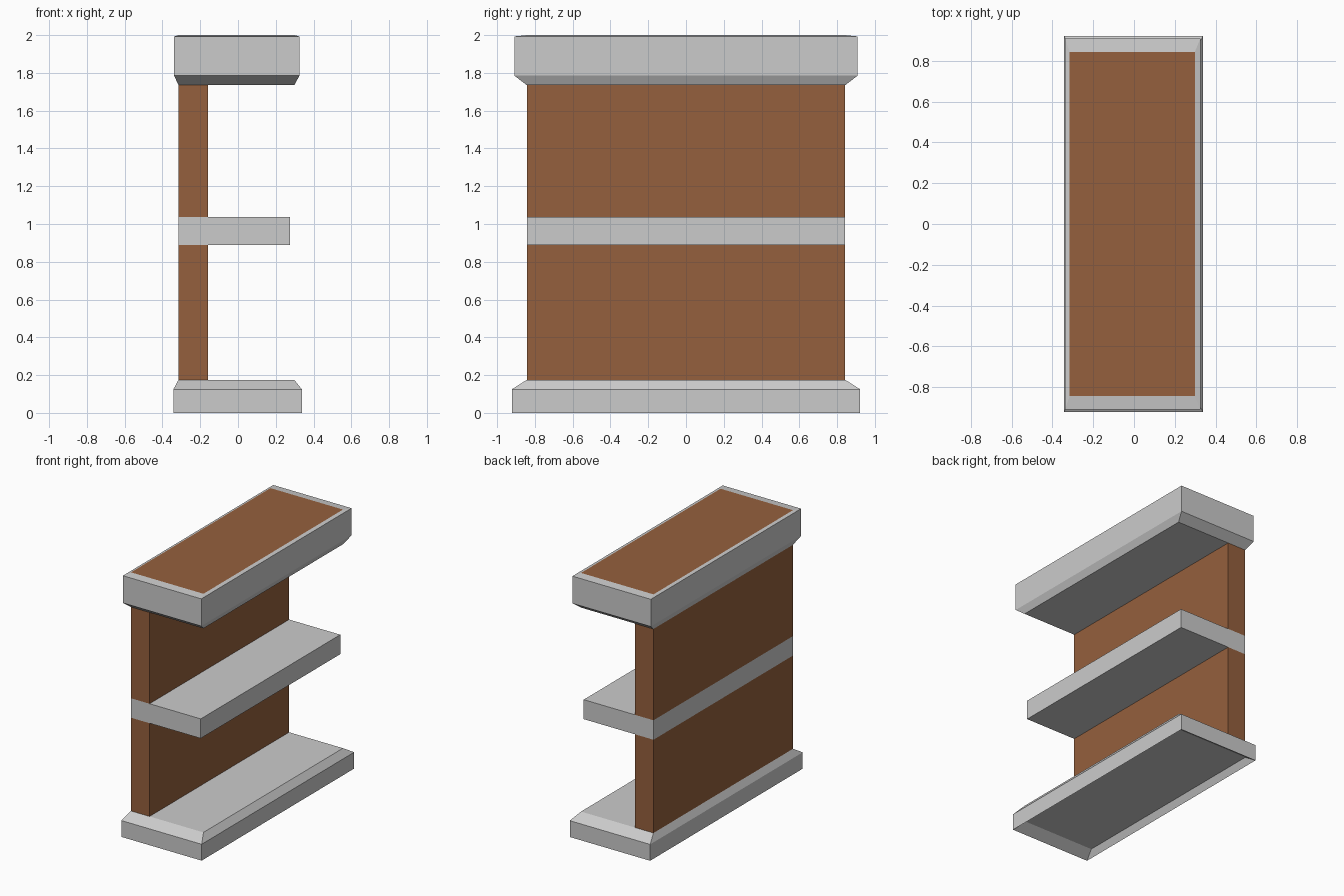
import bpy

if "Cube" in bpy.data.objects:
    bpy.data.objects.remove(bpy.data.objects["Cube"])

brown = bpy.data.materials.new("brown")
brown.diffuse_color = (0.30, 0.117, 0.047, 1)
brown.use_nodes = True
brown.node_tree.nodes["Principled BSDF"].inputs["Base Color"].default_value = brown.diffuse_color


def loft(name, rings, caps=(None, None), mat=None):
    """Stack of rectangles (x0, x1, half_depth, z), closed at both ends."""
    verts, faces = [], []
    for x0, x1, hy, z in rings:
        verts += [(x0, -hy, z), (x1, -hy, z), (x1, hy, z), (x0, hy, z)]
    for r in range(len(rings) - 1):
        a = r * 4
        for i in range(4):
            j = (i + 1) % 4
            faces.append((a + i, a + j, a + 4 + j, a + 4 + i))
    n = len(verts)
    faces += [(3, 2, 1, 0), (n - 4, n - 3, n - 2, n - 1)]
    mesh = bpy.data.meshes.new(name)
    mesh.from_pydata(verts, [], faces)
    ob = bpy.data.objects.new(name, mesh)
    bpy.context.collection.objects.link(ob)
    if mat:
        mesh.materials.append(mat)
    return ob


X0, X1, HY = -0.315, 0.298, 0.843   # inner footprint shared by all parts

# Base plinth: hollowed underside, chamfered top
loft("base_plinth", [
    (X0, X1, HY, 0.05), (-0.342, 0.338, 0.922, 0.0),
    (-0.342, 0.338, 0.922, 0.125), (X0, X1, HY, 0.175)])

# Back panels between the shelves
for name, z0, z1 in (("lower_back_panel", 0.175, 0.888),
                     ("upper_back_panel", 1.037, 1.735)):
    loft(name, [(X0, -0.158, HY, z0), (X0, -0.158, HY, z1)], mat=brown)

# Middle shelf
loft("middle_shelf", [(X0, 0.275, HY, 0.888), (X0, 0.275, HY, 1.037)])

# Top slab: chamfered underside, slightly sloped rim, brown top surface
top = loft("top_slab", [
    (X0, X1, HY, 1.735), (-0.338, 0.325, 0.908, 1.785),
    (-0.338, 0.325, 0.908, 1.993), (X0, X1, HY, 2.0)])
top.data.materials.append(None)
top.data.materials.append(brown)
top.data.polygons[-1].material_index = 1
